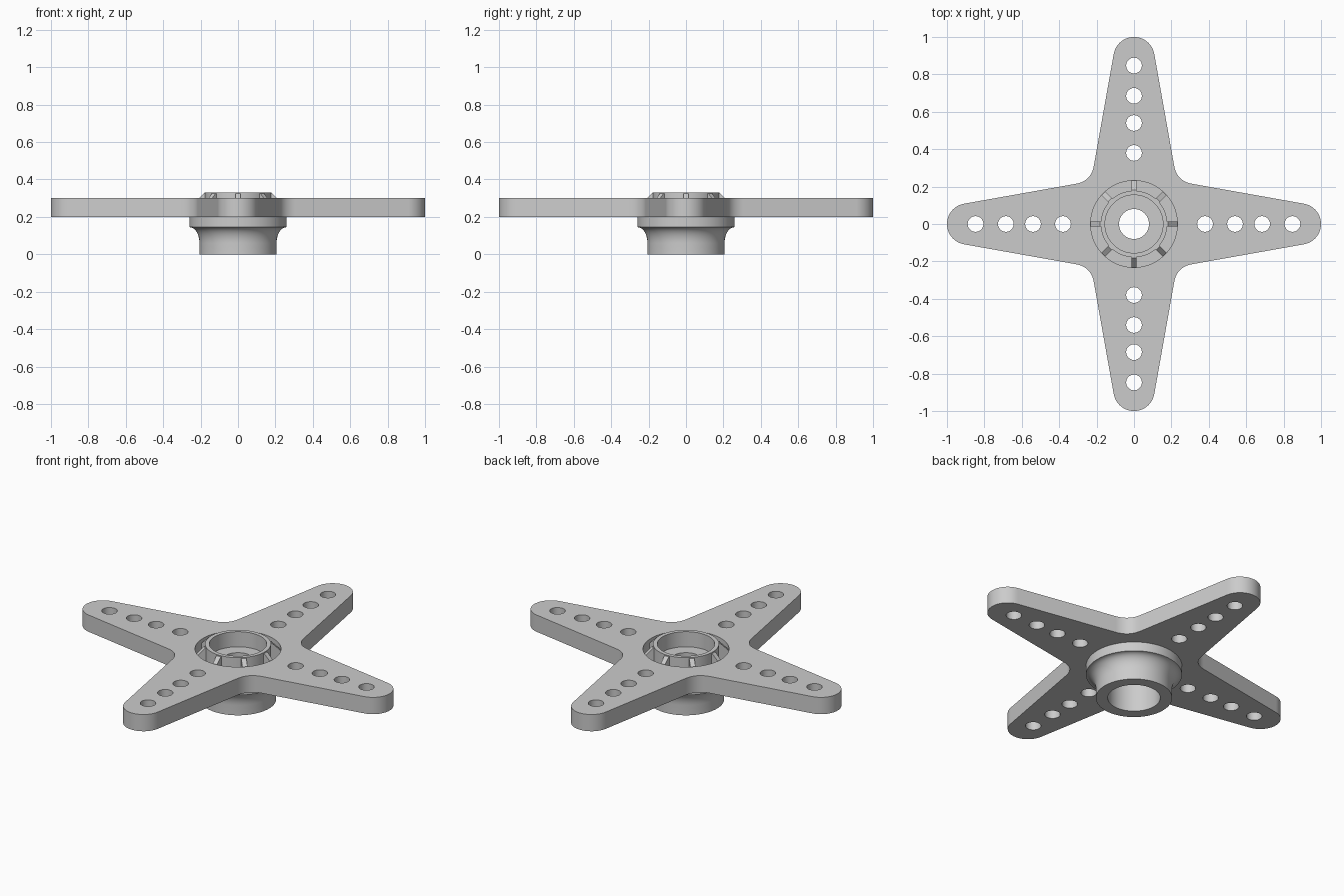
import bpy
import bmesh
from math import cos, sin, pi, radians
from mathutils import Matrix, Vector

cube = bpy.data.objects.get("Cube")
if cube:
    bpy.data.objects.remove(cube, do_unlink=True)

grey = bpy.data.materials.new("grey plastic")
grey.use_nodes = True
colour = (0.6, 0.6, 0.6, 1)
grey.diffuse_color = colour
grey.node_tree.nodes["Principled BSDF"].inputs["Base Color"].default_value = colour


def finish(name, bm, smooth=True):
    """Turn a bmesh into a shaded, coloured object."""
    bmesh.ops.remove_doubles(bm, verts=bm.verts, dist=0.0001)
    bmesh.ops.recalc_face_normals(bm, faces=bm.faces)
    mesh = bpy.data.meshes.new(name)
    bm.to_mesh(mesh)
    bm.free()
    mesh.materials.append(grey)
    obj = bpy.data.objects.new(name, mesh)
    bpy.context.collection.objects.link(obj)
    if smooth:
        bpy.ops.object.select_all(action='DESELECT')
        obj.select_set(True)
        bpy.context.view_layer.objects.active = obj
        bpy.ops.object.shade_smooth_by_angle(angle=radians(30))
    return obj


def circle(cx, cy, r, n):
    return [(cx + r * cos(2 * pi * i / n), cy + r * sin(2 * pi * i / n)) for i in range(n)]


# Star outline: a rounded tip and an inner fillet, repeated four times
TIP, TIP_R, TAPER = 0.89, 0.11, radians(10)
quarter = []
for i in range(25):
    a = -(pi / 2 - TAPER) + i * (pi - 2 * TAPER) / 24
    quarter.append((TIP + TIP_R * cos(a), TIP_R * sin(a)))
start, corner, end = Vector((0.31, 0.215)), Vector((0.23, 0.23)), Vector((0.215, 0.31))
for i in range(13):
    t = i / 12
    quarter.append(tuple(start * (1 - t) ** 2 + corner * 2 * t * (1 - t) + end * t * t))

outline = []
for k in range(4):
    c, s = round(cos(k * pi / 2)), round(sin(k * pi / 2))
    outline += [(x * c - y * s, x * s + y * c) for x, y in quarter]

# Hub opening and the rows of linkage holes
loops = [outline, circle(0, 0, 0.232, 64)]
for dx, dy in ((1, 0), (0, 1), (-1, 0), (0, -1)):
    for d in (0.38, 0.54, 0.685, 0.847):
        loops.append(circle(d * dx, d * dy, 0.042, 32))

# Four-armed plate: filled flat curve with thickness
curve = bpy.data.curves.new("plate_outline", 'CURVE')
curve.dimensions = '2D'
curve.fill_mode = 'BOTH'
curve.extrude = 0.05
for loop in loops:
    spline = curve.splines.new('POLY')
    spline.points.add(len(loop) - 1)
    for point, (x, y) in zip(spline.points, loop):
        point.co = (x, y, 0, 1)
    spline.use_cyclic_u = True
helper = bpy.data.objects.new("plate_outline", curve)
bpy.context.collection.objects.link(helper)
bpy.context.view_layer.update()
flat = helper.evaluated_get(bpy.context.evaluated_depsgraph_get()).to_mesh()
bm = bmesh.new()
bm.from_mesh(flat)
bpy.data.objects.remove(helper, do_unlink=True)
bmesh.ops.translate(bm, verts=bm.verts, vec=(0, 0, 0.25))
finish("four_arm_plate", bm)

# Hub: lathed flared collar, flange, raised ring and bored centre
profile = [(0.142, 0), (0.206, 0)]
for i in range(11):
    a = i / 10 * pi / 2
    profile.append((0.206 + 0.053 * (1 - cos(a)), 0.06 + 0.085 * sin(a)))
profile += [(0.259, 0.2), (0.178, 0.2), (0.178, 0.33), (0.155, 0.33), (0.155, 0.24),
            (0.08, 0.24), (0.08, 0.18), (0.142, 0.18)]
bm = bmesh.new()
verts = [bm.verts.new((r, 0, z)) for r, z in profile]
edges = [bm.edges.new((v, verts[(i + 1) % len(verts)])) for i, v in enumerate(verts)]
bmesh.ops.spin(bm, geom=verts + edges, cent=(0, 0, 0), axis=(0, 0, 1),
               angle=2 * pi, steps=72, use_merge=True)
finish("hub", bm)

# Eight sloped ribs bridging the ring and the plate
bm = bmesh.new()
section = [(0.172, 0.2), (0.234, 0.2), (0.234, 0.275), (0.183, 0.326), (0.172, 0.326)]
for k in range(8):
    face = bm.faces.new([bm.verts.new((r, -0.014, z)) for r, z in section])
    grown = bmesh.ops.extrude_face_region(bm, geom=[face], use_keep_orig=True)["geom"]
    new = [g for g in grown if isinstance(g, bmesh.types.BMVert)]
    bmesh.ops.translate(bm, verts=new, vec=(0, 0.028, 0))
    bmesh.ops.rotate(bm, verts=new + list(face.verts), cent=(0, 0, 0),
                     matrix=Matrix.Rotation(k * pi / 4, 3, 'Z'))
finish("ring_ribs", bm, smooth=False)
